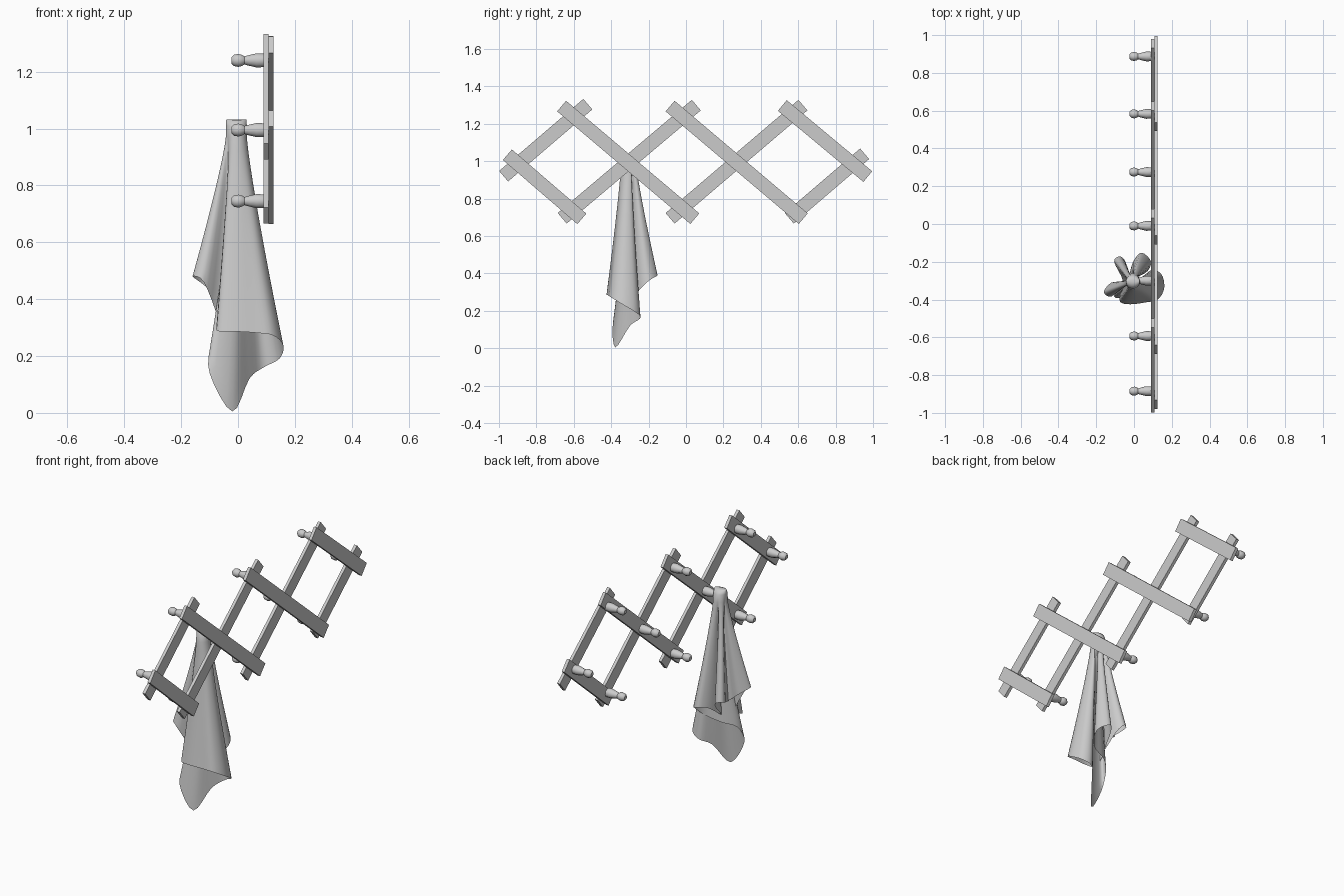
import bpy
import math
from mathutils import Vector

if "Cube" in bpy.data.objects:
    bpy.data.objects.remove(bpy.data.objects["Cube"])


def make_object(name, verts, faces, smooth=None):
    mesh = bpy.data.meshes.new(name)
    mesh.from_pydata(verts, [], faces)
    mesh.update()
    obj = bpy.data.objects.new(name, mesh)
    bpy.context.collection.objects.link(obj)
    if smooth:
        bpy.ops.object.select_all(action='DESELECT')
        obj.select_set(True)
        bpy.context.view_layer.objects.active = obj
        bpy.ops.object.shade_smooth_by_angle(angle=math.radians(smooth))
    return obj


def slat(name, a, b, x, thick=0.0175, width=0.074):
    """Flat board in the y-z plane from a to b."""
    dy, dz = b[0] - a[0], b[1] - a[1]
    bpy.ops.mesh.primitive_cube_add(
        size=1, location=(x, (a[0] + b[0]) / 2, (a[1] + b[1]) / 2),
        rotation=(math.atan2(dz, dy), 0, 0))
    obj = bpy.context.object
    obj.name = name
    obj.scale = (thick, math.hypot(dy, dz), width)


# Lattice slats: falling ones on the outer layer, rising ones behind
falling = [((-.955, 1.035), (-.557, .692)), ((-.665, 1.295), (.047, .693)),
           ((-.085, 1.295), (.627, .693)), ((.515, 1.298), (.972, .918))]
rising = [((-.975, .92), (-.525, 1.305)), ((-.662, .695), (.055, 1.3)),
          ((-.085, .695), (.625, 1.3)), ((.552, .695), (.955, 1.04))]
for i, (a, b) in enumerate(falling):
    slat(f"outer_slat_{i}", a, b, 0.11625)
for i, (a, b) in enumerate(rising):
    slat(f"inner_slat_{i}", a, b, 0.09875)

# Turned pegs at every pivot: (x, radius) profile spun about the x axis
PEG = [(.1, .023), (.088, .025), (.065, .026), (.04, .020), (.022, .015),
       (.015, .020), (.002, .024), (-.014, .021), (-.023, .012)]
SIDES = 10


def peg(name, y, z):
    verts, faces = [], []
    for x, r in PEG:
        for k in range(SIDES):
            t = 2 * math.pi * k / SIDES
            verts.append((x, y + r * math.cos(t), z + r * math.sin(t)))
    for i in range(len(PEG) - 1):
        for k in range(SIDES):
            n = (k + 1) % SIDES
            faces.append((i * SIDES + k, i * SIDES + n,
                          (i + 1) * SIDES + n, (i + 1) * SIDES + k))
    last = (len(PEG) - 1) * SIDES
    faces.append(tuple(range(SIDES))[::-1])
    faces.append(tuple(range(last, last + SIDES)))
    make_object(name, verts, faces, 40)


pivots = [(y, .995) for y in (-.885, -.30, .275, .887)]
pivots += [(y, z) for y in (-.593, -.01, .583) for z in (1.24, .745)]
for i, (y, z) in enumerate(pivots):
    peg(f"peg_{i}", y, z)

# Towel hem control points: x, y, z, angle on gathered top, inward pull
HEM = [
    (-.075, -.41, .29, -125, 1), (-.02, -.425, .287, -100, 1),
    (.06, -.415, .282, -70, 1), (.125, -.40, .272, -40, 1),
    (.16, -.34, .235, -15, 1), (.145, -.265, .19, 0, 1),
    (.09, -.245, .16, 15, 1), (.04, -.30, .12, 20, .7),
    (-.02, -.378, .005, 25, .5), (-.10, -.39, .14, 30, .4),
    (-.09, -.34, .24, 35, .4), (-.03, -.29, .27, 40, .5),
    (.06, -.26, .30, 45, .7), (.09, -.20, .36, 52, 1),
    (.04, -.152, .39, 70, 1), (-.005, -.20, .38, 90, .8),
    (-.03, -.28, .32, 105, .4), (-.045, -.20, .40, 115, .8),
    (-.075, -.172, .44, 130, 1), (-.105, -.20, .44, 150, 1),
    (-.06, -.30, .40, 165, .5), (-.12, -.31, .45, 175, .9),
    (-.16, -.36, .48, 195, 1), (-.12, -.385, .46, 205, 1),
    (-.07, -.34, .33, 215, .7),
]


def hem_point(i):
    turn, k = divmod(i, len(HEM))
    p = list(HEM[k])
    p[3] += 360 * turn
    return p


def spline(i, t):
    """Catmull-Rom interpolation of all hem values."""
    return [0.5 * (2 * b + (c - a) * t + (2 * a - 5 * b + 4 * c - d) * t * t
                   + (3 * b - a - 3 * c + d) * t ** 3)
            for a, b, c, d in zip(*(hem_point(i + o) for o in (-1, 0, 1, 2)))]


SUB, ROWS = 4, 14
columns = [spline(i, s / SUB) for i in range(len(HEM)) for s in range(SUB)]
n = len(columns)
verts, faces = [], []
# Rounded drape over the peg: width in y, height
for wy, wx, z in ((.006, .034, 1.033), (.022, .036, 1.03), (.036, .037, 1.01)):
    for x, y, bz, ang, pull in columns:
        t = math.radians(ang)
        verts.append((-.006 + wx * math.cos(t), -.305 + wy * math.sin(t), z))
# Hanging folds down to the hem
for r in range(ROWS + 1):
    f = r / ROWS
    for x, y, bz, ang, pull in columns:
        t = math.radians(ang)
        g = 1 - (1 - pull) * min(1, f * 4)
        top = Vector((-.006 + .037 * g * math.cos(t),
                      -.305 + .043 * g * math.sin(t), .97))
        p = top.lerp(Vector((x, y, bz)), f)
        q = top.lerp(Vector((x, y, bz)), f ** 1.15)
        verts.append((q.x, q.y, p.z))
for r in range(ROWS + 3):
    for k in range(n):
        m = (k + 1) % n
        faces.append((r * n + k, (r + 1) * n + k, (r + 1) * n + m, r * n + m))
faces.append(tuple(range(n)))
make_object("towel", verts, faces, 60)
